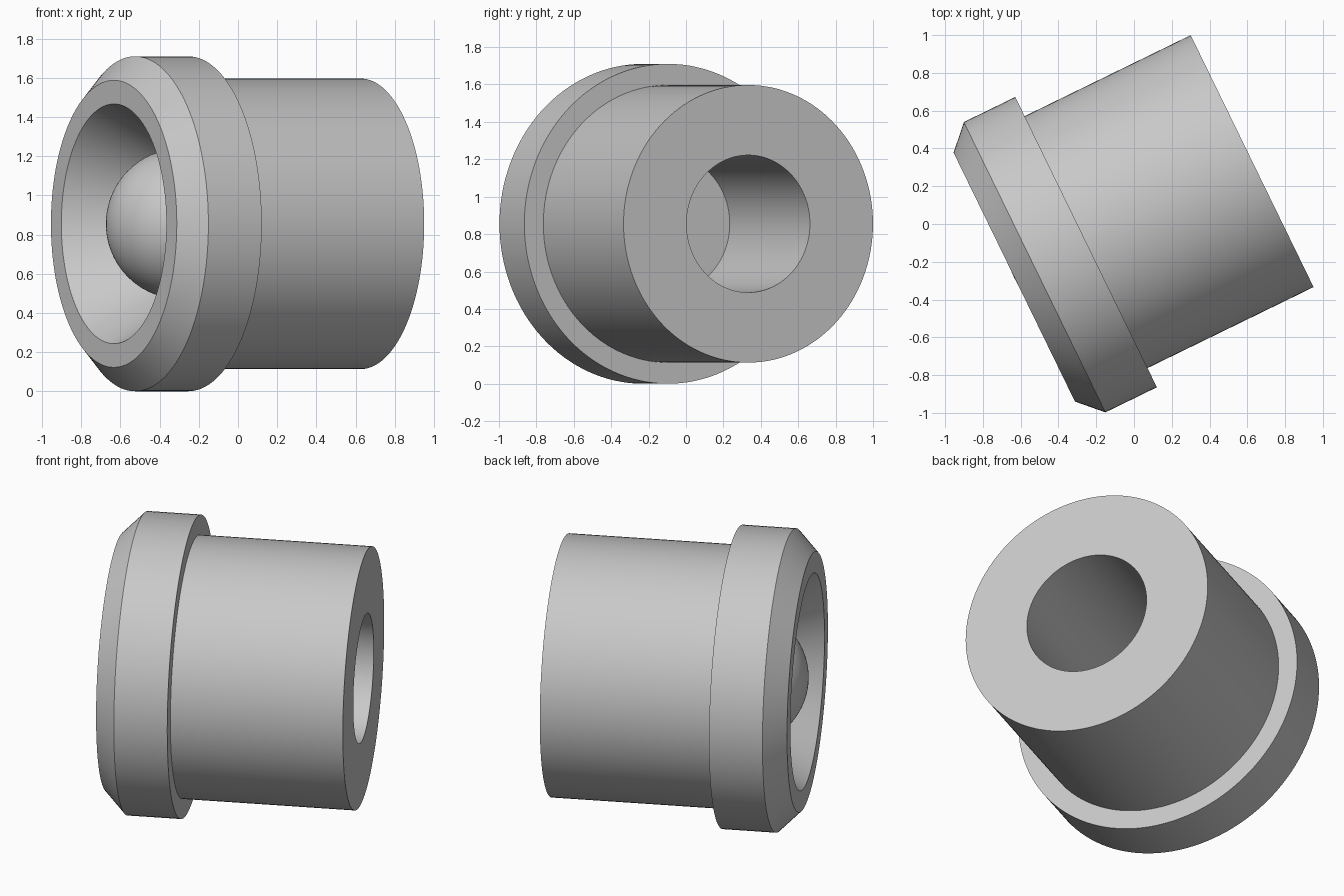
import bpy, bmesh, math
from mathutils import Matrix, Vector

if "Cube" in bpy.data.objects:
    bpy.data.objects.remove(bpy.data.objects["Cube"])

SEGMENTS = 128
ANGLE = math.radians(26)      # heading of the part's axis in the ground plane

grey = bpy.data.materials.new("light grey")
grey.diffuse_color = (0.58, 0.58, 0.58, 1)
grey.use_nodes = True
grey.node_tree.nodes["Principled BSDF"].inputs["Base Color"].default_value = grey.diffuse_color


def lathe(name, profile, place):
    """Spin (axial, radius) points around the local x axis."""
    bm = bmesh.new()
    verts = [bm.verts.new((t, 0, r)) for t, r in profile]
    edges = [bm.edges.new(pair) for pair in zip(verts, verts[1:])]
    bmesh.ops.spin(bm, geom=verts + edges, cent=(0, 0, 0), axis=(1, 0, 0),
                   angle=math.tau, steps=SEGMENTS, use_duplicate=False)
    bmesh.ops.remove_doubles(bm, verts=bm.verts, dist=1e-4)
    bmesh.ops.recalc_face_normals(bm, faces=bm.faces)
    bm.transform(place)
    mesh = bpy.data.meshes.new(name)
    bm.to_mesh(mesh)
    bm.free()
    mesh.materials.append(grey)
    ob = bpy.data.objects.new(name, mesh)
    bpy.context.collection.objects.link(ob)
    bpy.context.view_layer.objects.active = ob
    ob.select_set(True)
    bpy.ops.object.shade_smooth_by_angle(angle=math.radians(25))
    ob.select_set(False)
    return ob


# Domed nose in the recess, from its tip to its base
dome_r, dome_t, steps = 0.385, -0.31, 20
profile = []
for i in range(steps + 1):
    a = math.pi / 2 * i / steps
    profile.append((dome_t - dome_r * math.cos(a), dome_r * math.sin(a)))

# Tapered recess, chamfered collar, sleeve and blind bore
profile += [
    (-0.693, 0.612), (-0.693, 0.733),   # recess wall and front rim
    (-0.573, 0.855), (-0.27, 0.855),    # chamfer and collar
    (-0.27, 0.742), (0.708, 0.742),     # step and sleeve
    (0.708, 0.367), (-0.27, 0.367),     # end face and bore
    (-0.27, 0.0),                       # bore floor
]

# Lay the axis in the ground plane, with the collar resting on z = 0
offset = Vector((-math.sin(ANGLE), math.cos(ANGLE), 0)) * 0.025
place = Matrix.Translation(offset + Vector((0, 0, 0.855))) @ Matrix.Rotation(ANGLE, 4, 'Z')
lathe("flanged_bushing", profile, place)
